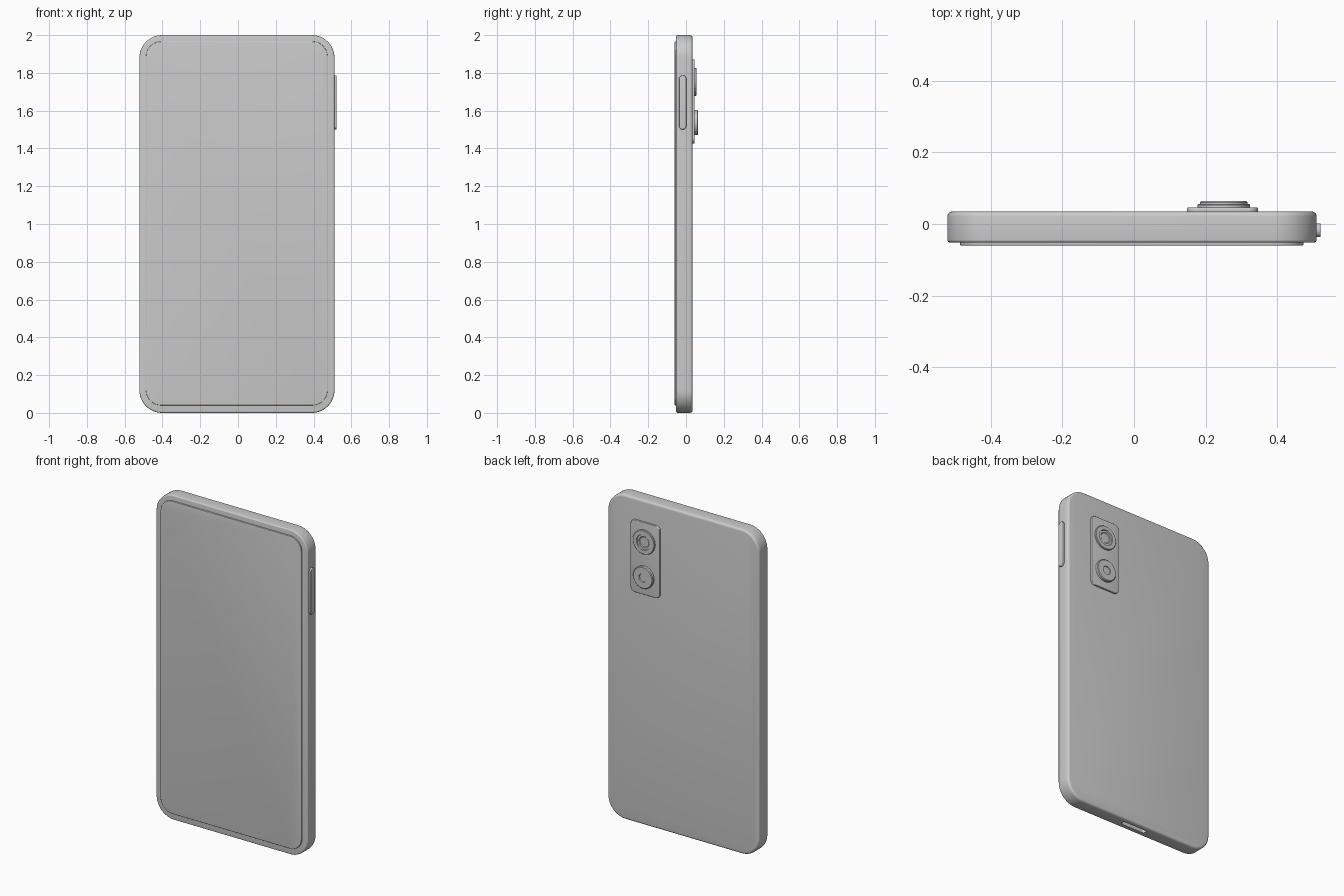
import bpy, bmesh
from math import sin, cos, pi, radians

if "Cube" in bpy.data.objects:
    bpy.data.objects.remove(bpy.data.objects["Cube"])


def finish(name, bm):
    bmesh.ops.recalc_face_normals(bm, faces=bm.faces)
    mesh = bpy.data.meshes.new(name)
    bm.to_mesh(mesh)
    bm.free()
    ob = bpy.data.objects.new(name, mesh)
    bpy.context.collection.objects.link(ob)
    return ob


def smooth(ob):
    bpy.ops.object.select_all(action='DESELECT')
    ob.select_set(True)
    bpy.context.view_layer.objects.active = ob
    bpy.ops.object.shade_smooth_by_angle(angle=radians(35))


def loft(name, loops):
    """Bridge consecutive closed loops of points and cap both ends."""
    bm = bmesh.new()
    rings = [[bm.verts.new(p) for p in loop] for loop in loops]
    n = len(rings[0])
    for a, b in zip(rings, rings[1:]):
        for i in range(n):
            j = (i + 1) % n
            bm.faces.new((a[i], a[j], b[j], b[i]))
    bm.faces.new(rings[0])
    bm.faces.new(rings[-1])
    return finish(name, bm)


def rounded_slab(name, u0, u1, v0, v1, w0, w1, radius, bevel0, bevel1, place, seg=12):
    """Rounded rectangle in u, v, extruded along w with rounded rims."""
    def loop(inset, w):
        pts = []
        for k, (u, v) in enumerate(((u1 - radius, v1 - radius), (u0 + radius, v1 - radius),
                                    (u0 + radius, v0 + radius), (u1 - radius, v0 + radius))):
            for i in range(seg + 1):
                a = (k + i / seg) * pi / 2
                r = radius - inset
                pts.append(place(u + r * cos(a), v + r * sin(a), w))
        return pts
    steps = [i / 4 * pi / 2 for i in range(5)]
    loops = [loop(bevel0 * (1 - sin(a)), w0 + bevel0 * (1 - cos(a))) for a in steps]
    loops += [loop(bevel1 * (1 - cos(a)), w1 - bevel1 * (1 - sin(a))) for a in steps]
    return loft(name, loops)


def lathe(name, x, z, profile, seg=48):
    """Turn (radius, y) points around an axis parallel to y."""
    return loft(name, [[(x + r * cos(2 * pi * i / seg), y, z + r * sin(2 * pi * i / seg))
                        for i in range(seg)] for r, y in profile])


def facing_y(u, v, w): return (u, w, v)
def facing_x(u, v, w): return (w, u, v)
def facing_z(u, v, w): return (u, v, w)


# Body shell with the charging slot cut into its lower edge
body = rounded_slab("body", -0.522, 0.511, 0, 2, -0.052, 0.035, 0.12, 0.008, 0.014, facing_y)
cutter = rounded_slab("charging_slot_cutter", -0.09, 0.08, -0.022, 0.006, -0.02, 0.025,
                      0.0139, 0.002, 0.002, facing_z, 6)
cutter.hide_render = True
cutter.hide_set(True)
cut = body.modifiers.new("charging_slot", 'BOOLEAN')
cut.operation = 'DIFFERENCE'
cut.solver = 'EXACT'
cut.object = cutter

# Screen and side button
screen = rounded_slab("screen", -0.487, 0.474, 0.04, 1.966, -0.060, -0.045, 0.08,
                      0.003, 0.001, facing_y)
button = rounded_slab("side_button", -0.037, 0.002, 1.5, 1.787, 0.50, 0.522, 0.0194,
                      0.001, 0.004, facing_x, 8)

# Camera plate with two stepped lenses
plate = rounded_slab("camera_plate", 0.148, 0.347, 1.425, 1.87, 0.03, 0.046, 0.03,
                     0.001, 0.004, facing_y)
upper = lathe("upper_lens", 0.251, 1.752,
              [(0.074, 0.04), (0.074, 0.053), (0.071, 0.056), (0.048, 0.056),
               (0.046, 0.050), (0.034, 0.050), (0.030, 0.047)])
lower = lathe("lower_lens", 0.251, 1.537,
              [(0.067, 0.04), (0.067, 0.060), (0.063, 0.064), (0.026, 0.064),
               (0.024, 0.058), (0.018, 0.058)])

for part in (body, screen, button, plate, upper, lower):
    smooth(part)
